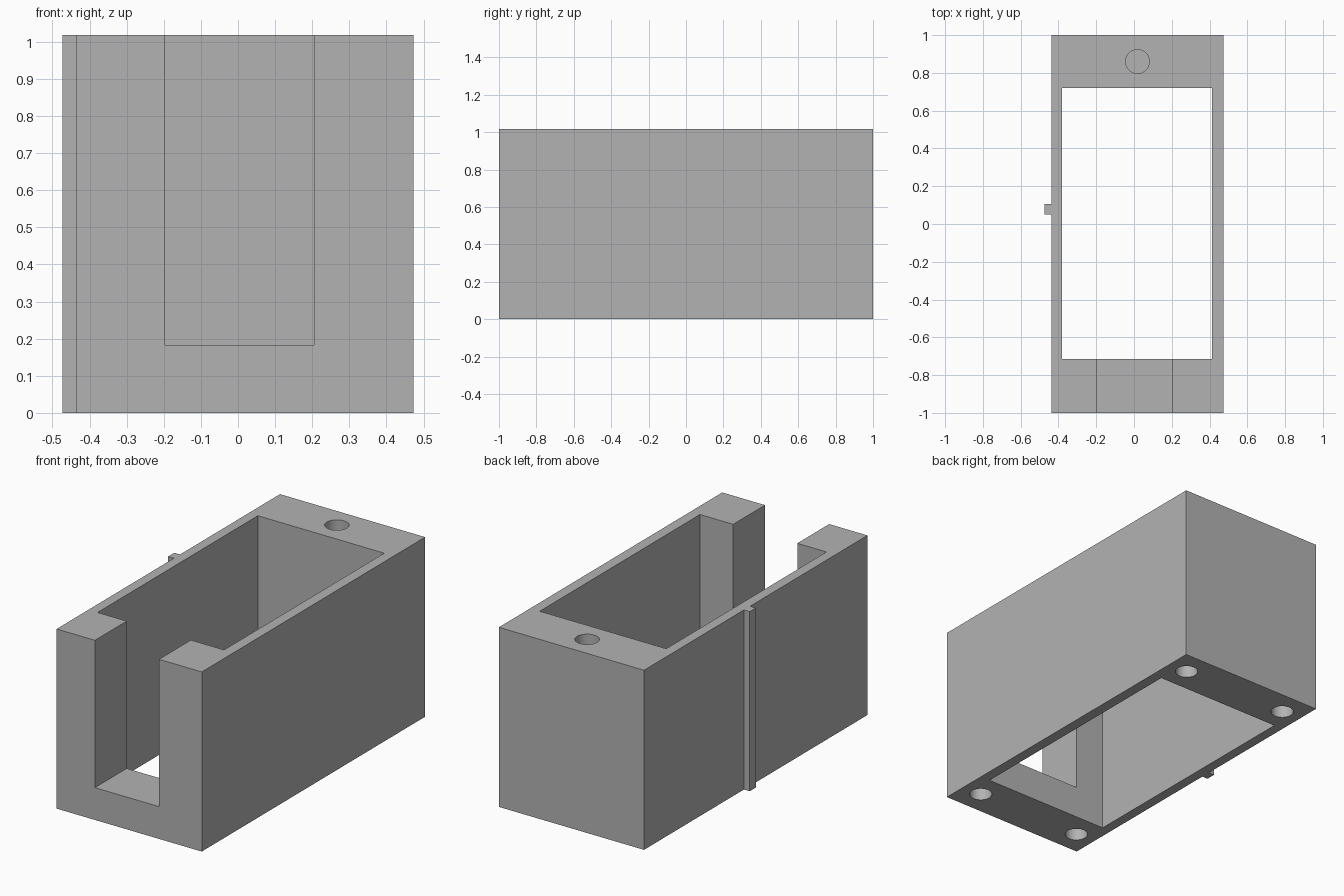
import bpy

cube = bpy.data.objects.get("Cube")
if cube:
    bpy.data.objects.remove(cube, do_unlink=True)

H = 1.018      # overall height
CX = 0.018     # centre line of the body

grey = bpy.data.materials.new("plain_grey")
grey.use_nodes = True
colour = (0.45, 0.45, 0.45, 1)
grey.diffuse_color = colour
grey.node_tree.nodes["Principled BSDF"].inputs["Base Color"].default_value = colour


def box(name, lo, hi):
    """Box between two opposite corners."""
    centre = [(a + b) / 2 for a, b in zip(lo, hi)]
    bpy.ops.mesh.primitive_cube_add(size=1, location=centre)
    ob = bpy.context.object
    ob.name = name
    ob.scale = [b - a for a, b in zip(lo, hi)]
    bpy.ops.object.transform_apply(location=True, rotation=False, scale=True)
    ob.data.materials.append(grey)
    return ob


def drill(name, x, y, z, radius, depth):
    """Vertical cylinder centred on a face, reaching depth into the body."""
    bpy.ops.mesh.primitive_cylinder_add(vertices=48, radius=radius,
                                        depth=2 * depth, location=(x, y, z))
    ob = bpy.context.object
    ob.name = name
    ob.data.materials.append(grey)
    return ob


def combine(target, tool, operation):
    """Apply a boolean and remove the tool object."""
    tool.hide_render = True
    mod = target.modifiers.new(tool.name, "BOOLEAN")
    mod.operation = operation
    mod.solver = "EXACT"
    mod.object = tool
    bpy.context.view_layer.objects.active = target
    bpy.ops.object.modifier_apply(modifier=mod.name)
    bpy.data.objects.remove(tool, do_unlink=True)


# Outer block with the guide rib on its right side
housing = box("housing", (-0.437, -1, 0), (0.473, 1, H))
combine(housing, box("guide_rib", (-0.473, 0.05, 0), (-0.42, 0.105, H)), "UNION")

# Open shaft from top to bottom, and the slot in the front wall
combine(housing, box("shaft", (-0.38, -0.715, -1), (0.413, 0.72, 2)), "DIFFERENCE")
combine(housing, box("front_slot", (-0.197, -1.5, 0.183), (0.205, -0.5, 2)), "DIFFERENCE")

# Blind hole in the top of the back wall
combine(housing, drill("top_hole", CX, 0.86, H, 0.063, 0.4), "DIFFERENCE")

# Four blind screw holes underneath
for sx in (-1, 1):
    for sy in (-1, 1):
        hole = drill("screw_hole", CX + sx * 0.335, sy * 0.86, 0, 0.06, 0.4)
        combine(housing, hole, "DIFFERENCE")

# Smooth hole walls, crisp edges elsewhere
bpy.ops.object.select_all(action="DESELECT")
housing.select_set(True)
bpy.context.view_layer.objects.active = housing
bpy.ops.object.shade_smooth_by_angle()
